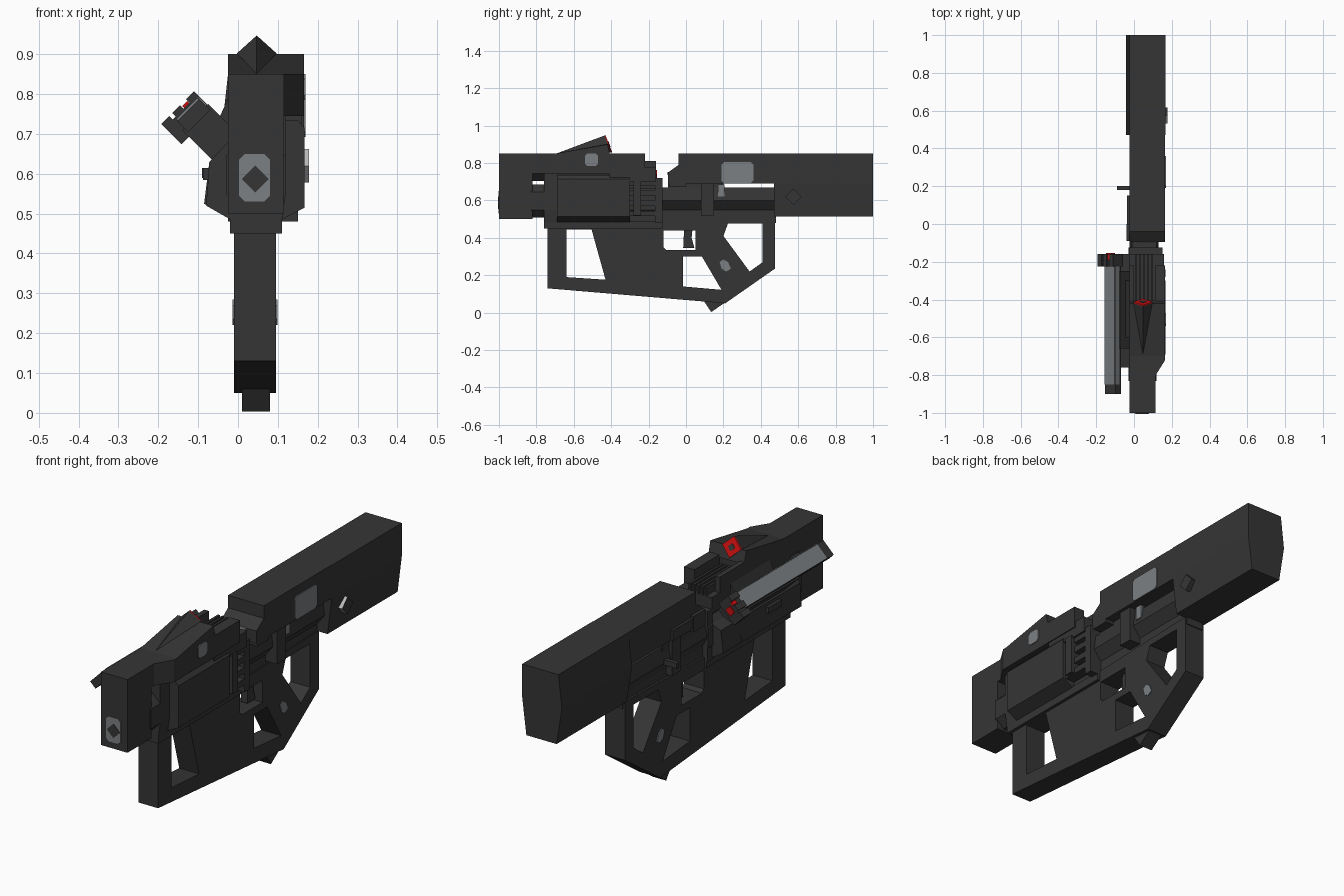
import bpy, bmesh, math
from mathutils import Vector

cube = bpy.data.objects.get("Cube")
if cube:
    bpy.data.objects.remove(cube, do_unlink=True)


def material(name, rgb, rough=0.7):
    m = bpy.data.materials.new(name)
    m.use_nodes = True
    m.diffuse_color = (*rgb, 1)
    b = m.node_tree.nodes["Principled BSDF"]
    b.inputs["Base Color"].default_value = (*rgb, 1)
    b.inputs["Roughness"].default_value = rough
    return m


DARK = material("dark grey", (0.036, 0.036, 0.036))
GREY = material("panel grey", (0.2, 0.215, 0.225))
PALE = material("pale grey", (0.5, 0.5, 0.5))
RED = material("red", (0.6, 0.005, 0.005))

PLACE = {"x": lambda a, b, d: (d, a, b),
         "y": lambda a, b, d: (a, d, b),
         "z": lambda a, b, d: (a, b, d)}


def finish(name, bm, mat):
    bmesh.ops.recalc_face_normals(bm, faces=bm.faces)
    me = bpy.data.meshes.new(name)
    bm.to_mesh(me)
    bm.free()
    me.materials.append(mat)
    ob = bpy.data.objects.new(name, me)
    bpy.context.collection.objects.link(ob)
    return ob


def prism(name, axis, outline, d0, d1, mat=DARK, holes=()):
    """Extrude an outline, with optional holes, along an axis."""
    bm = bmesh.new()
    edges = []
    for loop in (outline, *holes):
        vs = [bm.verts.new(PLACE[axis](a, b, d0)) for a, b in loop]
        edges += [bm.edges.new((v, vs[(i + 1) % len(vs)])) for i, v in enumerate(vs)]
    if holes:
        bmesh.ops.triangle_fill(bm, edges=edges, use_beauty=True)
    else:
        bm.faces.new(vs)
    ext = bmesh.ops.extrude_face_region(bm, geom=bm.faces[:])["geom"]
    bmesh.ops.translate(bm, vec=Vector(PLACE[axis](0, 0, d1 - d0)),
                        verts=[g for g in ext if isinstance(g, bmesh.types.BMVert)])
    return finish(name, bm, mat)


def rect(a0, a1, b0, b1):
    return [(a0, b0), (a1, b0), (a1, b1), (a0, b1)]


def box(name, x0, x1, y0, y1, z0, z1, mat=DARK):
    return prism(name, "x", rect(y0, y1, z0, z1), x0, x1, mat)


def hull(name, pts, mat=DARK):
    bm = bmesh.new()
    for p in pts:
        bm.verts.new(p)
    bmesh.ops.convex_hull(bm, input=bm.verts[:])
    return finish(name, bm, mat)


def diamond(a, b, r):
    return [(a - r, b), (a, b - r), (a + r, b), (a, b + r)]


def clipped(a0, a1, b0, b1, c):
    return [(a0 + c, b0), (a1 - c, b0), (a1, b0 + c), (a1, b1 - c),
            (a1 - c, b1), (a0 + c, b1), (a0, b1 - c), (a0, b0 + c)]


def slanted(s0, s1, t0, t1):
    """Cross-section turned 45 degrees (s = x + z, t = z - x)."""
    return [((s - t) / 2, (s + t) / 2) for s, t in ((s0, t0), (s1, t0), (s1, t1), (s0, t1))]


# Lower frame with grip, trigger and hand openings
prism("lower_frame", "x",
      [(-0.74, 0.48), (-0.74, 0.13), (0.21, 0.05), (0.475, 0.235), (0.475, 0.515), (0.4, 0.515)],
      -0.01, 0.095, holes=[
          [(-0.64, 0.445), (-0.64, 0.19), (-0.43, 0.176), (-0.505, 0.445)],
          [(-0.12, 0.44), (-0.12, 0.35), (-0.105, 0.335), (0.05, 0.335), (0.05, 0.44)],
          [(-0.016, 0.30), (-0.016, 0.14), (0.19, 0.122), (0.085, 0.30)],
          [(0.225, 0.478), (0.2, 0.41), (0.34, 0.22), (0.41, 0.27), (0.41, 0.478)]])
prism("trigger", "x", [(-0.01, 0.45), (-0.015, 0.345), (0.045, 0.345), (0.03, 0.40), (0.035, 0.45)],
      0.025, 0.06)
prism("bottom_stud", "x", [(0.09, 0.07), (0.135, 0.003), (0.21, 0.055)], 0.01, 0.08)
for side, x in (("left", 0.095), ("right", -0.014)):
    prism(side + "_grip_mark", "x",
          [(0.18, 0.27), (0.19, 0.235), (0.215, 0.22), (0.24, 0.235), (0.225, 0.27), (0.2, 0.285)],
          x, x + 0.004, GREY)
box("frame_rail", -0.02, 0.11, -0.76, -0.125, 0.45, 0.49)

# Front nose and upper body
box("nose", -0.025, 0.115, -1, -0.82, 0.5, 0.75)
prism("upper_body", "z", [(-0.025, -1), (0.115, -1), (0.115, -0.8), (0.165, -0.72),
                          (0.165, -0.41), (-0.025, -0.41)], 0.745, 0.85)
prism("nose_panel", "y", clipped(0.003, 0.08, 0.53, 0.65, 0.014), -1.0, -0.997 - 0.006, GREY)
prism("nose_diamond", "y", diamond(0.043, 0.587, 0.034), -1.005, -1.0)
for side, x0, x1 in (("right", -0.025, 0.0), ("left", 0.11, 0.165)):
    box(side + "_vent_rail", x0, x1, -0.41, -0.22, 0.745, 0.85)
box("vent_floor", -0.025, 0.16, -0.41, -0.16, 0.70, 0.775)
for i in range(5):
    box(f"vent_fin_{i + 1}", 0.006 + i * 0.021, 0.017 + i * 0.021, -0.41, -0.16, 0.77, 0.812)
prism("left_body_pad", "x", clipped(-0.54, -0.47, 0.785, 0.85, 0.012), 0.165, 0.169, GREY)

# Sight ramp and diamond spike with red rear face
prism("sight_ramp", "x", [(-0.7, 0.85), (-0.42, 0.9), (-0.405, 0.84), (-0.7, 0.84)], -0.025, 0.165)
C, R = 0.047, 0.05


def sight_ring(r, dy):
    return [(C - r, -0.418 + dy, 0.902), (C, -0.418 + dy - 0.35 * r, 0.902 + 0.9 * r),
            (C + r, -0.418 + dy, 0.902), (C, -0.418 + dy + 0.35 * r, 0.902 - 0.9 * r)]


hull("sight_spike", sight_ring(R, 0) + [(C, -0.69, 0.852)])
hull("sight_red_face", sight_ring(R, 0) + sight_ring(R, 0.006), RED)
hull("sight_core", sight_ring(0.018, 0.003) + sight_ring(0.018, 0.009))

# Receiver core, housing and side block
prism("receiver_core", "y", clipped(-0.03, 0.12, 0.51, 0.685, 0.04), -0.83, -0.125)
prism("receiver_housing", "y",
      [(-0.01, 0.48), (0.11, 0.48), (0.12, 0.55), (0.12, 0.75), (-0.025, 0.75),
       (-0.025, 0.68), (-0.072, 0.63), (-0.08, 0.52)], -0.76, -0.3)
prism("left_side_block", "y",
      [(0.08, 0.48), (0.10, 0.48), (0.167, 0.515), (0.167, 0.715), (0.15, 0.735), (0.08, 0.735)],
      -0.69, -0.3)
prism("right_side_cover", "y", [(-0.01, 0.48), (-0.085, 0.525), (-0.072, 0.63), (0, 0.66)], -0.3, -0.16)
box("right_cover_button", -0.088, -0.07, -0.6, -0.5, 0.585, 0.615)
for i, z in enumerate((0.53, 0.585, 0.64, 0.69)):
    box(f"left_finger_{i + 1}", 0.10, 0.15, -0.3, -0.16, z - 0.014, z + 0.014)
box("finger_post", 0.10, 0.167, -0.28, -0.24, 0.52, 0.71)
box("receiver_rear_plate", -0.025, 0.15, -0.165, -0.125, 0.48, 0.72)
box("receiver_bridge", 0.0, 0.10, -0.3, -0.16, 0.48, 0.75)

# Central rail joining receiver and stock
prism("central_rail", "y",
      [(0.0, 0.48), (0.09, 0.48), (0.09, 0.55), (0.13, 0.60), (0.12, 0.67),
       (-0.01, 0.67), (-0.025, 0.60), (0.0, 0.55)], -0.13, 0.48)
box("rail_collar", -0.03, 0.15, 0.08, 0.15, 0.52, 0.70)
box("rail_mount", -0.015, 0.12, -0.095, 0.2, 0.62, 0.70)
box("rail_pale_tab", 0.118, 0.132, 0.17, 0.205, 0.62, 0.685, GREY)
box("bolt_lever", -0.09, 0.0, 0.18, 0.2, 0.59, 0.615)

# Stock
prism("stock_front", "x",
      [(-0.095, 0.69), (-0.095, 0.75), (-0.04, 0.79), (-0.04, 0.85), (0.48, 0.85), (0.48, 0.69)],
      -0.025, 0.165)
prism("stock_rear", "y",
      [(-0.015, 0.515), (0.145, 0.515), (0.167, 0.69), (0.167, 0.85), (-0.025, 0.85), (-0.043, 0.69)],
      0.47, 1.0)
box("stock_shoulder", -0.04, 0.165, -0.09, 0.0, 0.675, 0.75)
box("stock_right_strip", -0.037, 0.0, 0.0, 0.15, 0.69, 0.74)
prism("stock_left_panel", "x", clipped(0.19, 0.36, 0.692, 0.805, 0.014), 0.165, 0.169, GREY)
prism("stock_shoulder_mark", "y", [(0.02, 0.752), (0.045, 0.735), (0.09, 0.735), (0.115, 0.752)],
      -0.099, -0.094, GREY)

# Diamond stud with pale forward faces
stud = prism("stock_diamond", "x", diamond(0.575, 0.62, 0.042), 0.14, 0.178)
stud.data.materials.append(PALE)
for f in stud.data.polygons:
    if f.normal.y < -0.3:
        f.material_index = 1

# Slanted side tube on its arm
prism("tube_arm", "y", slanted(0.57, 0.70, 0.60, 0.85), -0.66, -0.25)
prism("tube_brace", "y", [(-0.045, 0.745), (-0.02, 0.70), (-0.02, 0.80)], -0.6, -0.3)
prism("side_tube", "y", slanted(0.58, 0.69, 0.83, 0.885), -0.9, -0.18)
prism("tube_grey_face", "y", slanted(0.582, 0.688, 0.885, 0.892), -0.85, -0.21, GREY)
prism("tube_grey_edge", "y", slanted(0.69, 0.695, 0.85, 0.892), -0.85, -0.21, GREY)
prism("tube_cap", "y", slanted(0.532, 0.697, 0.816, 0.90), -0.225, -0.16)
for i, s in enumerate((0.545, 0.6, 0.67)):
    prism(f"tube_cap_tooth_{i + 1}", "y", slanted(s - 0.013, s + 0.027, 0.895, 0.917), -0.225, -0.16)
prism("tube_red_lens", "y", slanted(0.59, 0.64, 0.84, 0.885), -0.16, -0.154, RED)
prism("tube_red_tip", "y", slanted(0.63, 0.655, 0.895, 0.91), -0.19, -0.16, RED)
